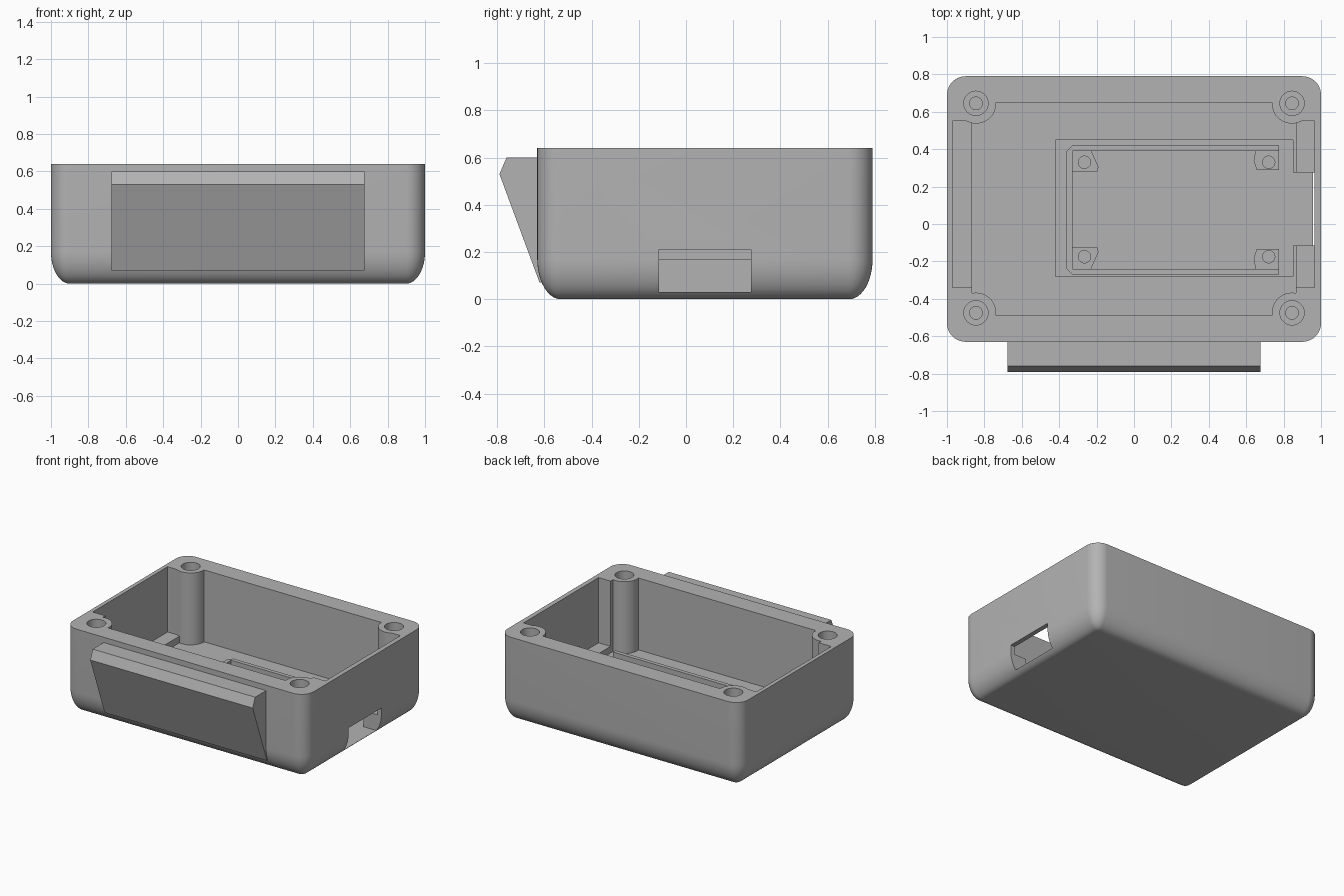
import bpy, bmesh
from math import pi, cos, sin, sqrt, radians

if "Cube" in bpy.data.objects:
    bpy.data.objects.remove(bpy.data.objects["Cube"], do_unlink=True)

grey = bpy.data.materials.new("plain_grey")
grey.use_nodes = True
grey.diffuse_color = (0.45, 0.45, 0.45, 1)
grey.node_tree.nodes["Principled BSDF"].inputs["Base Color"].default_value = (0.45, 0.45, 0.45, 1)

WIDTH, FRONT, BACK, TOP = 1.0, -0.63, 0.79, 0.64
FLOOR, RECESS, LEDGE = 0.10, 0.03, 0.15
EDGE, EDGE_H = 0.10, 0.17


def loft(name, rings):
    """Solid skinned through matching closed rings of points."""
    bm = bmesh.new()
    loops = [[bm.verts.new(p) for p in ring] for ring in rings]
    n = len(loops[0])
    for a, b in zip(loops, loops[1:]):
        for i in range(n):
            j = (i + 1) % n
            bm.faces.new((a[i], a[j], b[j], b[i]))
    bm.faces.new(loops[0][::-1])
    bm.faces.new(loops[-1])
    bmesh.ops.recalc_face_normals(bm, faces=bm.faces)
    mesh = bpy.data.meshes.new(name)
    bm.to_mesh(mesh)
    bm.free()
    mesh.materials.append(grey)
    ob = bpy.data.objects.new(name, mesh)
    bpy.context.collection.objects.link(ob)
    return ob


def prism(name, outline, z0, z1):
    return loft(name, [[(x, y, z) for x, y in outline] for z in (z0, z1)])


def box(name, x0, x1, y0, y1, z0, z1):
    return prism(name, [(x0, y0), (x1, y0), (x1, y1), (x0, y1)], z0, z1)


def cylinder(name, x, y, r, z0, z1, n=48):
    ring = [(x + r * cos(2 * pi * i / n), y + r * sin(2 * pi * i / n)) for i in range(n)]
    return prism(name, ring, z0, z1)


def boolean(target, cutter, operation="DIFFERENCE"):
    mod = target.modifiers.new("cut", "BOOLEAN")
    mod.operation, mod.object, mod.solver = operation, cutter, "EXACT"
    bpy.context.view_layer.objects.active = target
    bpy.ops.object.modifier_apply(modifier=mod.name)
    bpy.data.objects.remove(cutter, do_unlink=True)


def rounded_ring(inset, z, steps=10):
    """Rounded rectangle of the case outline, shrunk by inset."""
    r = max(EDGE - inset, 0.002)
    cx, pts = WIDTH - inset - r, []
    y0, y1 = FRONT + inset + r, BACK - inset - r
    for k, (x, y) in enumerate([(cx, y1), (-cx, y1), (-cx, y0), (cx, y0)]):
        for i in range(steps + 1):
            a = pi / 2 * (k + i / steps)
            pts.append((x + r * cos(a), y + r * sin(a), z))
    return pts


# Case shell with elliptical bottom edge
rings = []
for i in range(13):
    a = pi / 2 * i / 12
    rings.append(rounded_ring(EDGE * (1 - sin(a)), EDGE_H * (1 - cos(a))))
rings.append(rounded_ring(0, TOP))
case = loft("case", rings)

# Main cavity with side pockets, leaving four round corner bosses
cavity = box("cavity", -0.865, 0.865, -0.49, 0.65, FLOOR, 0.8)
for x0, x1 in ((-0.97, -0.8), (0.8, 0.965)):
    boolean(cavity, box("pocket", x0, x1, -0.34, 0.55, LEDGE, 0.8), "UNION")
boss_spots = [(x, y) for x in (-0.845, 0.845) for y in (-0.475, 0.645)]
for x, y in boss_spots:
    boolean(cavity, cylinder("boss", x, y, 0.108, 0, 1))
boolean(case, cavity)

# Stepped screw holes in the bosses
for x, y in boss_spots:
    boolean(case, cylinder("wide_hole", x, y, 0.065, 0.45, 0.8))
    boolean(case, cylinder("narrow_hole", x, y, 0.034, 0.25, 0.5, 32))

# Floor recess and the side port leading out of it
boolean(case, box("recess", -0.42, 0.85, -0.28, 0.45, RECESS, 0.3))
boolean(case, box("port_gap", 0.8, 0.96, -0.115, 0.275, RECESS, 0.35))
boolean(case, box("port", 0.8, 1.1, -0.115, 0.275, RECESS, 0.21))


# Board fence, open on the port side
def fence_outline(x, y0, y1, c):
    return [(0.775, y0), (0.775, y1), (x + c, y1), (x, y1 - c), (x, y0 + c), (x + c, y0)]


fence = prism("board_fence", fence_outline(-0.36, -0.27, 0.42, 0.03), RECESS - 0.005, LEDGE + 0.02)
boolean(fence, box("fence_inside", -0.33, 0.9, -0.24, 0.39, -0.1, 0.5))


# Corner pads with screw holes for the board, mirrored front to back
left_pad = [(-0.335, 0.395), (-0.23, 0.395), (-0.19, 0.305), (-0.195, 0.28), (-0.335, 0.28)]
right_pad = [(0.775, 0.395), (0.65, 0.395), (0.64, 0.34), (0.655, 0.29), (0.775, 0.29)]
for side, outline, hole_x in (("left", left_pad, -0.265), ("right", right_pad, 0.72)):
    for end, mirror in (("back", False), ("front", True)):
        pts = [(x, 0.155 - y) if mirror else (x, y) for x, y in outline]
        pad = prism(f"board_pad_{side}_{end}", pts, RECESS - 0.005, FLOOR)
        hole_y = -0.175 if mirror else 0.33
        boolean(pad, cylinder("pad_hole", hole_x, hole_y, 0.033, RECESS + 0.01, 0.3, 32))

# Slanted grip on the front wall
profile = [(-0.6, 0.6), (-0.76, 0.6), (-0.79, 0.53), (-0.62, 0.07), (-0.6, 0.07)]
loft("front_grip", [[(x, y, z) for y, z in profile] for x in (-0.675, 0.675)])

# Smooth the rounded surfaces, keep hard edges crisp
bpy.ops.object.select_all(action="DESELECT")
case.select_set(True)
bpy.context.view_layer.objects.active = case
bpy.ops.object.shade_smooth_by_angle(angle=radians(30))
